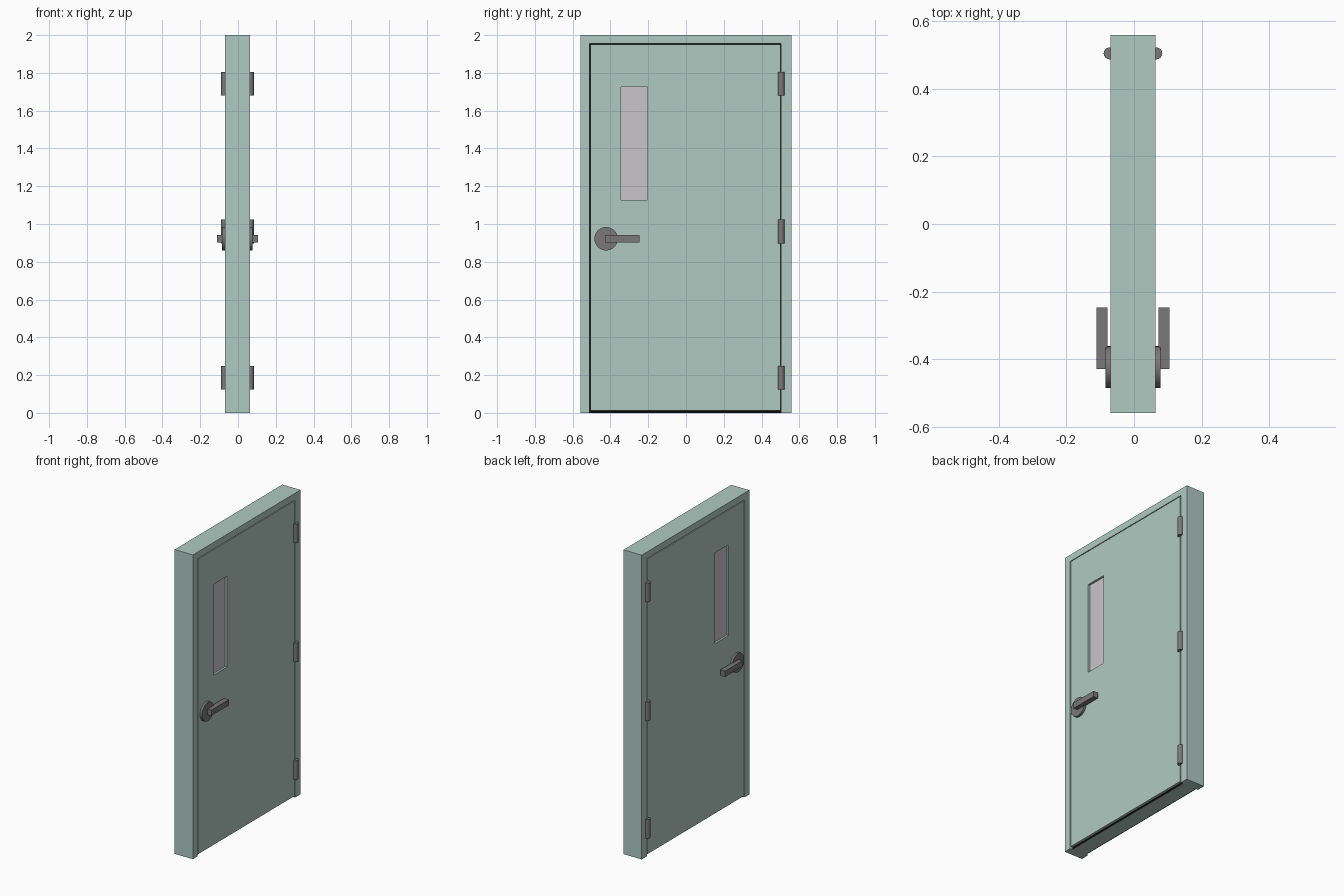
import bpy
import math

cube = bpy.data.objects.get("Cube")
if cube:
    bpy.data.objects.remove(cube, do_unlink=True)


def material(name, rgb):
    m = bpy.data.materials.new(name)
    m.use_nodes = True
    m.diffuse_color = (*rgb, 1)
    m.node_tree.nodes["Principled BSDF"].inputs["Base Color"].default_value = (*rgb, 1)
    return m


GREEN = material("pale green paint", (0.44, 0.59, 0.545))
METAL = material("grey metal", (0.195, 0.185, 0.19))
GLASS = material("pale glass", (0.585, 0.56, 0.59))
BLACK = material("dark gap", (0.004, 0.004, 0.004))

MID = -0.003        # middle of the wall thickness
HALF = 0.066        # half the frame thickness
OUTER, TOP = 0.559, 2.0
LEAF_A, LEAF_B, LEAF_TOP = -0.505, 0.499, 1.951
GAP = 0.005
SILL = 0.012


def box(name, xs, ys, zs, mat):
    bpy.ops.mesh.primitive_cube_add(
        size=1, location=[(a + b) / 2 for a, b in (xs, ys, zs)])
    ob = bpy.context.object
    ob.name = name
    ob.scale = [b - a for a, b in (xs, ys, zs)]
    bpy.ops.object.transform_apply(location=False, rotation=False, scale=True)
    ob.data.materials.append(mat)
    return ob


def cylinder(name, radius, depth, loc, rot=(0, 0, 0)):
    bpy.ops.mesh.primitive_cylinder_add(
        vertices=32, radius=radius, depth=depth, location=loc, rotation=rot)
    ob = bpy.context.object
    ob.name = name
    ob.data.materials.append(METAL)
    bpy.ops.object.shade_smooth_by_angle(angle=math.radians(40))
    return ob


def cut(ob, cutter):
    mod = ob.modifiers.new("cut", 'BOOLEAN')
    mod.operation = 'DIFFERENCE'
    mod.solver = 'EXACT'
    mod.object = cutter
    cutter.hide_render = True
    cutter.hide_viewport = True
    cutter.display_type = 'WIRE'


def thick(half):
    return (MID - half, MID + half)


# Frame: solid surround with the doorway opening cut out
frame = box("door_frame", thick(HALF), (-OUTER, OUTER), (0, TOP), GREEN)
opening = box("opening_cutter", thick(0.2), (LEAF_A - GAP, LEAF_B + GAP),
              (-0.1, LEAF_TOP + GAP), GREEN)
cut(frame, opening)

# Core behind the gap: dark towards both rooms, painted underneath
core = box("door_core", thick(0.05), (LEAF_A - GAP, LEAF_B + GAP),
           (0, LEAF_TOP + GAP), GREEN)
core.data.materials.append(BLACK)
for face in core.data.polygons:
    face.material_index = 1 if abs(face.normal.x) > 0.5 else 0

# Door leaf with a tall narrow window opening
WIN_Y, WIN_Z = (-0.345, -0.205), (1.128, 1.724)
leaf = box("door_leaf", thick(HALF), (LEAF_A, LEAF_B), (SILL, LEAF_TOP), GREEN)
window = box("window_cutter", thick(0.2), WIN_Y, WIN_Z, GREEN)
cut(leaf, window)
box("window_glass", thick(0.053), WIN_Y, WIN_Z, GLASS)

# Hardware on both faces
ROSE_Y, HANDLE_Z = -0.423, 0.922
for side, label in ((-1, "right"), (1, "left")):
    face_x = MID + side * HALF
    for level, z in (("lower", 0.187), ("middle", 0.96), ("upper", 1.742)):
        cylinder(f"{level}_hinge_{label}", 0.0175, 0.125,
                 (face_x + side * 0.003, 0.504, z))
    cylinder(f"handle_rose_{label}", 0.062, 0.03,
             (face_x, ROSE_Y, HANDLE_Z), (0, math.pi / 2, 0))
    xs = sorted((face_x + side * 0.009, face_x + side * 0.0425))
    box(f"handle_lever_{label}", xs, (-0.428, -0.246),
        (HANDLE_Z - 0.019, HANDLE_Z + 0.019), METAL)
